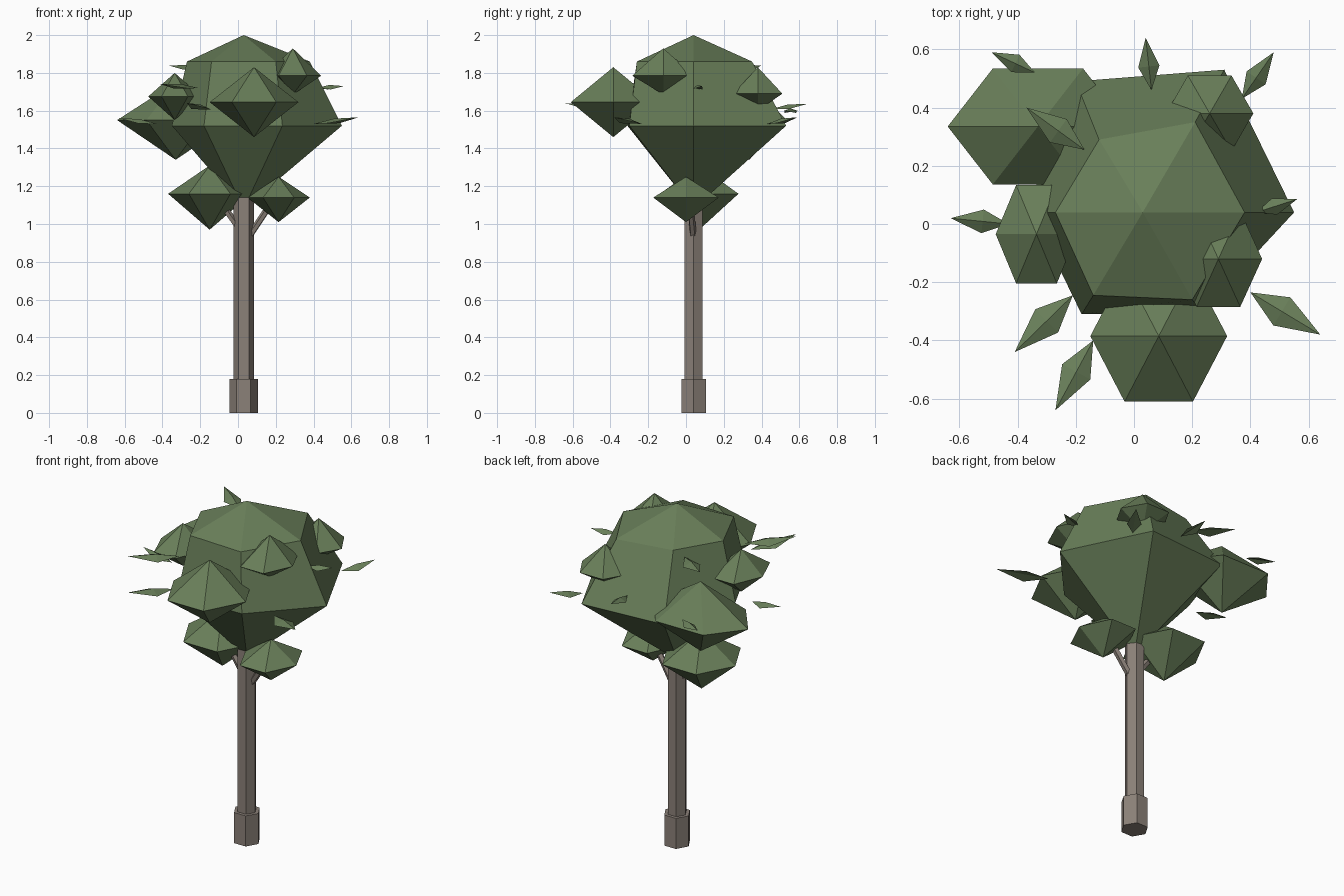
import bpy, math
from mathutils import Vector

if "Cube" in bpy.data.objects:
    bpy.data.objects.remove(bpy.data.objects["Cube"])


def material(name, rgb):
    m = bpy.data.materials.new(name)
    m.diffuse_color = (*rgb, 1)
    m.use_nodes = True
    m.node_tree.nodes["Principled BSDF"].inputs["Base Color"].default_value = m.diffuse_color
    return m


GREEN = material("foliage", (0.14, 0.21, 0.10))
BARK = material("bark", (0.26, 0.22, 0.19))
CX, CY = 0.03, 0.04  # trunk axis


def mesh_object(name, verts, faces, mat):
    me = bpy.data.meshes.new(name)
    me.from_pydata(verts, [], faces)
    me.materials.append(mat)
    ob = bpy.data.objects.new(name, me)
    bpy.context.collection.objects.link(ob)
    return ob


def hex_points(x, y, z, rx, ry):
    return [(x + rx * math.cos(i * math.pi / 3), y + ry * math.sin(i * math.pi / 3), z)
            for i in range(6)]


def faceted_ball(name, bottom, rings, top):
    """Closed faceted blob: bottom point, six-sided rings, top point."""
    verts = [bottom] + [p for r in rings for p in r] + [top]
    last, end = len(verts) - 1, len(verts) - 7
    faces = []
    for i in range(6):
        j = (i + 1) % 6
        faces.append((0, 1 + j, 1 + i))
        for k in range(len(rings) - 1):
            a, b = 1 + 6 * k, 7 + 6 * k
            faces.append((a + i, a + j, b + j, b + i))
        faces.append((end + i, end + j, last))
    return mesh_object(name, verts, faces, GREEN)


def rod(name, start, end, radius, sides):
    a, b = Vector(start), Vector(end)
    bpy.ops.mesh.primitive_cylinder_add(vertices=sides, radius=radius, depth=(b - a).length,
                                        location=(a + b) / 2)
    ob = bpy.context.object
    ob.name = name
    if abs(a.x - b.x) > 1e-4:
        ob.rotation_euler = (b - a).to_track_quat('Z', 'Y').to_euler()
    else:
        ob.rotation_euler.z = math.pi / 6  # corners on the x axis
    ob.data.materials.append(BARK)


# Trunk, foot and side branches
rod("trunk_foot", (CX, CY, 0), (CX, CY, 0.18), 0.075, 6)
rod("trunk", (CX, CY, 0.1), (CX, CY, 1.2), 0.054, 6)
rod("branch_right", (0.05, 0.04, 0.92), (0.19, 0.02, 1.13), 0.018, 5)
rod("branch_left", (0.01, 0.04, 0.97), (-0.11, 0.05, 1.14), 0.018, 5)

# Main crown
wide = [(0.55, 0.04), (0.31, 0.53), (-0.20, 0.49), (-0.35, 0.04), (-0.18, -0.31), (0.235, -0.30)]
upper = [(0.38, 0.04), (0.21, 0.35), (-0.12, 0.29), (-0.27, 0.04), (-0.14, -0.245), (0.20, -0.26)]
faceted_ball("crown", (CX, CY, 1.08),
             [[(x, y, 1.52) for x, y in wide], [(x, y, 1.86) for x, y in upper]],
             (CX, CY, 2.0))

# Small foliage clumps: centre, radii in x and y, height above and below the rim
clumps = {
    "clump_front": (0.085, -0.385, 1.645, 0.235, 0.26, 0.185, 0.185),
    "clump_back_left": (-0.33, 0.335, 1.55, 0.31, 0.23, 0.20, 0.21),
    "clump_left": (-0.335, -0.035, 1.675, 0.14, 0.195, 0.125, 0.125),
    "clump_right": (0.29, -0.12, 1.785, 0.15, 0.19, 0.145, 0.10),
    "clump_back_right": (0.26, 0.38, 1.69, 0.15, 0.15, 0.14, 0.09),
    "clump_low_left": (-0.15, 0.07, 1.16, 0.22, 0.24, 0.15, 0.19),
    "clump_low_right": (0.215, 0.0, 1.14, 0.165, 0.20, 0.11, 0.13),
}
for name, (x, y, z, rx, ry, up, down) in clumps.items():
    faceted_ball(name, (x, y, z - down), [hex_points(x, y, z, rx, ry)], (x, y, z + up))

# Loose leaves: base point, tip point
leaves = [
    ((0.06, 0.46, 1.61), (0.04, 0.64, 1.635)),
    ((0.37, 0.43, 1.53), (0.48, 0.59, 1.565)),
    ((0.40, -0.235, 1.53), (0.64, -0.38, 1.565)),
    ((0.42, 0.04, 1.72), (0.56, 0.085, 1.73)),
    ((-0.14, -0.40, 1.605), (-0.27, -0.64, 1.64)),
    ((-0.21, -0.245, 1.72), (-0.41, -0.44, 1.74)),
    ((-0.43, 0.0, 1.53), (-0.63, 0.02, 1.56)),
    ((-0.17, 0.255, 1.82), (-0.37, 0.40, 1.84)),
    ((-0.34, 0.52, 1.60), (-0.49, 0.59, 1.60)),
]
for i, (base, tip) in enumerate(leaves):
    a, b = Vector(base), Vector(tip)
    d = b - a
    side = d.cross(Vector((0, 0, 1))).normalized() * d.length * 0.2
    mid = a + d * 0.45
    lift = Vector((0, 0, 0.012))
    mesh_object(f"leaf_{i + 1}", [a, mid + side - lift, b, mid - side - lift, mid + lift],
                [(0, 1, 4), (1, 2, 4), (2, 3, 4), (3, 0, 4), (0, 2, 1), (0, 3, 2)], GREEN)
